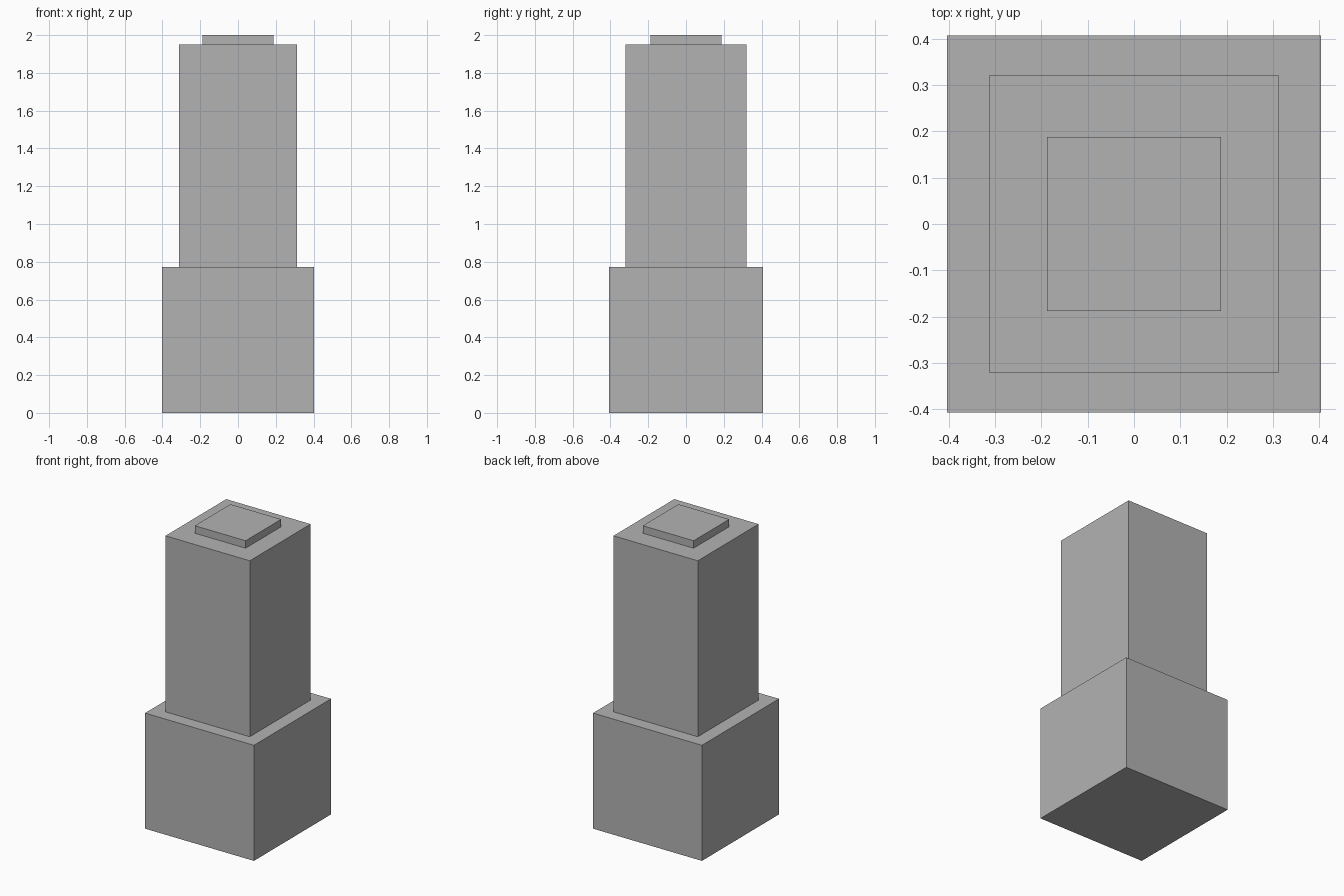
import bpy

# Remove the default cube
cube = bpy.data.objects.get("Cube")
if cube:
    bpy.data.objects.remove(cube, do_unlink=True)

# Single plain grey material
grey = bpy.data.materials.new("plain_grey")
grey.use_nodes = True
colour = (0.45, 0.45, 0.45, 1)
grey.diffuse_color = colour
grey.node_tree.nodes["Principled BSDF"].inputs["Base Color"].default_value = colour


def block(name, width, depth, bottom, top):
    """Box centred on the vertical axis, spanning bottom to top."""
    bpy.ops.mesh.primitive_cube_add(size=1, location=(0, 0, (bottom + top) / 2))
    obj = bpy.context.object
    obj.name = name
    obj.scale = (width, depth, top - bottom)
    bpy.ops.object.transform_apply(location=False, rotation=False, scale=True)
    obj.data.materials.append(grey)
    return obj


# Stacked tower: wide base, tall shaft, thin roof cap
block("tower_base", 0.806, 0.814, 0, 0.773)
block("tower_shaft", 0.624, 0.642, 0.773, 1.95)
block("roof_cap", 0.376, 0.376, 1.95, 2)
